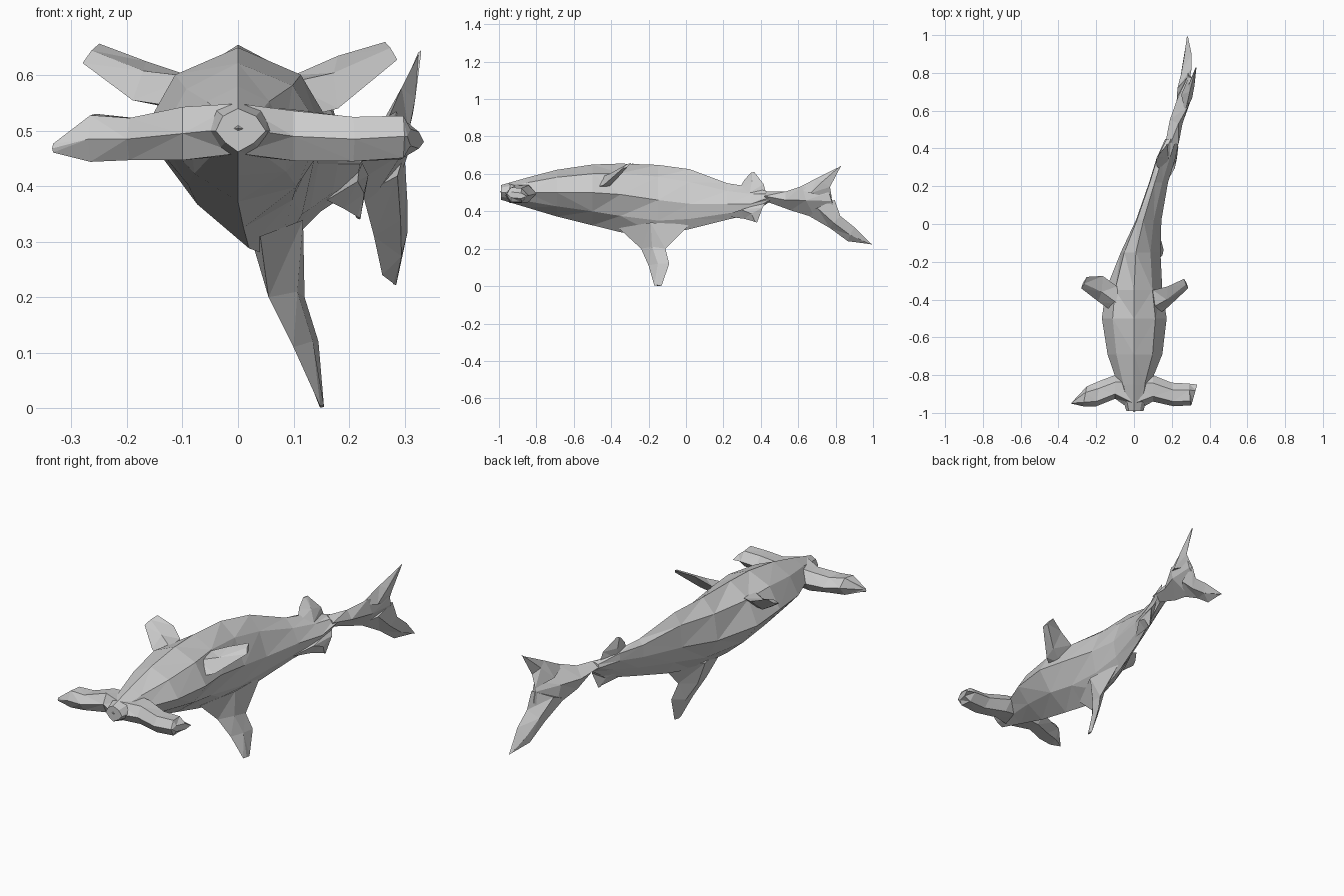
import bpy, bmesh
from mathutils import Vector


def loft(name, rings):
    """Skin a row of equal-length vertex rings, close both ends, flat faces."""
    bm = bmesh.new()
    rows = [[bm.verts.new(p) for p in ring] for ring in rings]
    n = len(rows[0])
    for a, b in zip(rows, rows[1:]):
        for i in range(n):
            j = (i + 1) % n
            bm.faces.new((a[i], a[j], b[j], b[i]))
    bm.faces.new(rows[0])
    bm.faces.new(rows[-1])
    bmesh.ops.triangulate(bm, faces=bm.faces[:])
    bmesh.ops.recalc_face_normals(bm, faces=bm.faces[:])
    mesh = bpy.data.meshes.new(name)
    bm.to_mesh(mesh)
    bm.free()
    obj = bpy.data.objects.new(name, mesh)
    bpy.context.collection.objects.link(obj)
    return obj


def blade(name, normal, sections, stops=(0.45,)):
    """Fin made of chords: (leading point, trailing point, half thickness)."""
    nrm = Vector(normal).normalized()
    rings = []
    for lead, trail, t in sections:
        a, b = Vector(lead), Vector(trail)
        mids = [a.lerp(b, s) for s in stops]
        rings.append([a] + [m + nrm * t for m in mids] + [b]
                     + [m - nrm * t for m in reversed(mids)])
    return loft(name, rings)


# Body stations: y, top x z, left x z, right x z, bottom x z
stations = [
    (-0.99, 0.00, .540, -.04, .50, .05, .50, .00, .462),
    (-0.85, 0.00, .580, -.085, .50, .085, .50, .00, .420),
    (-0.69, 0.00, .622, -.14, .49, .15, .50, .00, .372),
    (-0.50, 0.00, .650, -.17, .50, .173, .50, .01, .325),
    (-0.35, 0.00, .655, -.15, .47, .15, .49, .02, .288),
    (-0.15, 0.01, .648, -.07, .45, .14, .46, .07, .270),
    (0.02, 0.05, .625, .01, .46, .145, .44, .10, .305),
    (0.22, 0.11, .550, .08, .47, .18, .44, .15, .355),
    (0.35, 0.15, .530, .12, .49, .22, .44, .195, .385),
    (0.45, 0.195, .502, .165, .48, .24, .475, .21, .452),
]


def body_ring(y, xt, zt, xl, zl, xr, zr, xb, zb):
    top, left, right, low = [Vector((x, y, z)) for x, z in
                             ((xt, zt), (xl, zl), (xr, zr), (xb, zb))]
    mid = (top + left + right + low) / 4

    def between(a, b, k):
        return mid + (a - mid + b - mid) * k
    return [top, between(top, right, .66), right, between(right, low, .58),
            low, between(low, left, .56), left, between(left, top, .66)]


loft("body", [body_ring(*s) for s in stations])

# Wide flat head
blade("head", (0, 0, 1), [
    ((-.335, -.95, .468), (-.325, -.94, .472), .008),
    ((-.27, -.965, .485), (-.25, -.86, .49), .042),
    ((-.20, -.965, .485), (-.18, -.83, .485), .038),
    ((-.10, -.925, .495), (-.10, -.80, .495), .048),
    ((0, -.995, .505), (0, -.77, .50), .045),
    ((.10, -.94, .49), (.10, -.80, .495), .045),
    ((.21, -.965, .485), (.20, -.84, .485), .040),
    ((.30, -.96, .49), (.29, -.845, .485), .038),
    ((.305, -.955, .49), (.335, -.85, .48), .015)], stops=(.2, .7))

# Pair of side fins, slightly uneven
blade("left_side_fin", (.3, -.4, .85), [
    ((-.09, -.48, .54), (-.09, -.33, .60), .035),
    ((-.19, -.41, .555), (-.165, -.275, .625), .025),
    ((-.28, -.34, .622), (-.25, -.28, .657), .008)])
blade("right_side_fin", (-.3, -.4, .85), [
    ((.10, -.50, .52), (.10, -.35, .60), .035),
    ((.18, -.44, .54), (.18, -.33, .635), .025),
    ((.287, -.34, .628), (.265, -.29, .66), .008)])

# Large fin reaching down to the ground
blade("large_lower_fin", (.9, 0, .4), [
    ((.04, -.36, .31), (.11, .02, .33), .05),
    ((.055, -.24, .20), (.12, -.11, .20), .025),
    ((.10, -.20, .11), (.145, -.09, .12), .016),
    ((.148, -.17, .004), (.155, -.13, .002), .004)])

# Small fins ahead of the tail
blade("small_upper_fin", (.95, -.3, 0), [
    ((.14, .28, .51), (.18, .43, .49), .025),
    ((.12, .31, .565), (.17, .415, .545), .018),
    ((.12, .345, .605), (.13, .365, .61), .004)])
blade("small_lower_fin", (.95, -.3, 0), [
    ((.16, .20, .375), (.22, .43, .45), .03),
    ((.19, .31, .36), (.235, .41, .42), .018),
    ((.215, .365, .345), (.22, .38, .34), .004)])

# Tail stem and its two lobes
side = (.95, -.3, 0)
blade("tail_stem", side, [
    ((.195, .43, .505), (.21, .43, .452), .035),
    ((.235, .53, .505), (.21, .56, .405), .035),
    ((.285, .62, .535), (.235, .69, .365), .035),
    ((.305, .765, .50), (.285, .80, .40), .010)])
blade("tail_upper_lobe", side, [
    ((.27, .59, .52), (.29, .78, .47), .03),
    ((.295, .70, .578), (.315, .77, .53), .016),
    ((.325, .82, .637), (.33, .83, .645), .003)])
blade("tail_lower_lobe", side, [
    ((.225, .64, .385), (.30, .795, .46), .03),
    ((.245, .77, .31), (.305, .825, .375), .022),
    ((.26, .865, .24), (.305, .90, .315), .015),
    ((.28, .98, .225), (.285, .995, .222), .003)])
